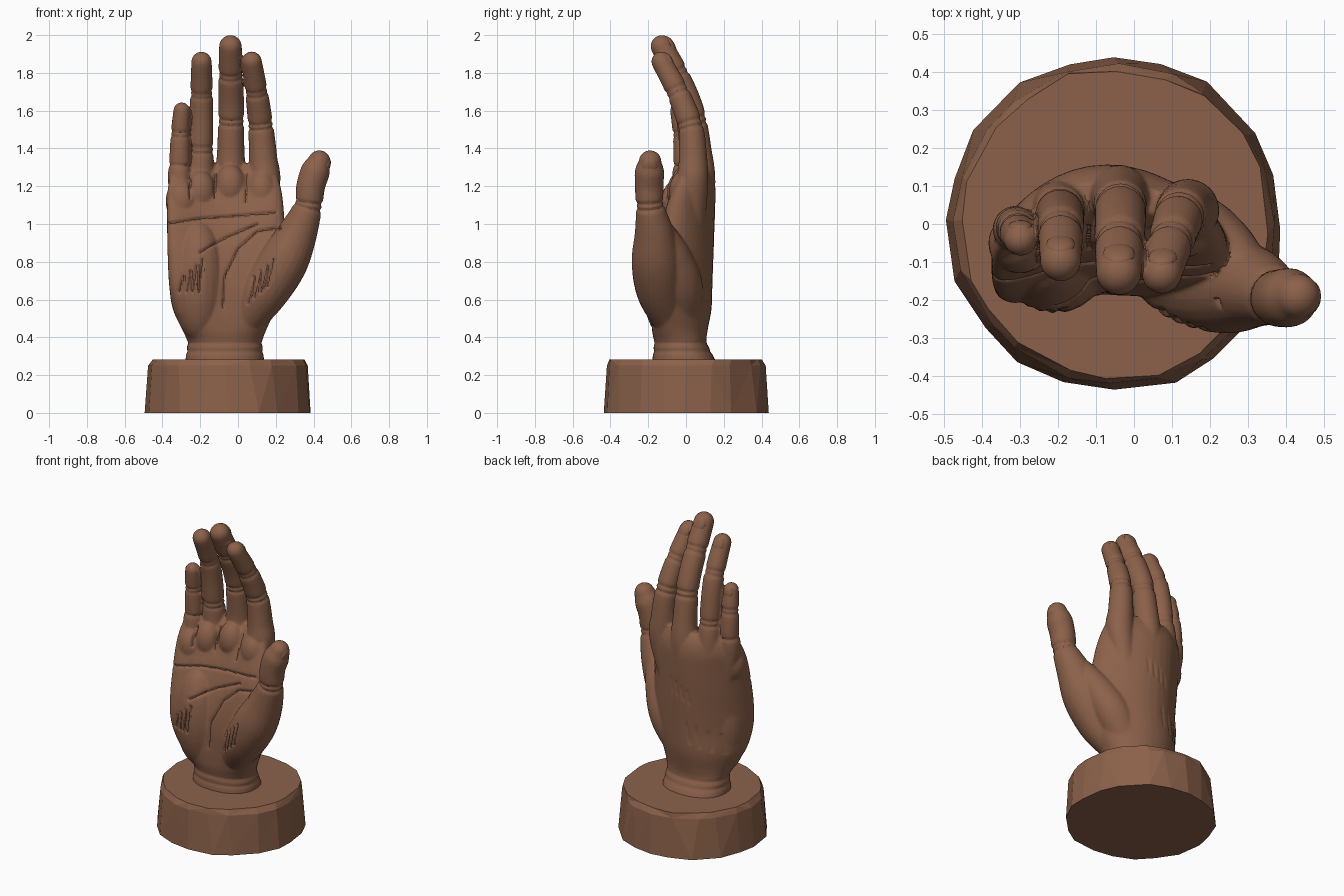
import bpy, bmesh, math, random
from mathutils import Vector, Matrix

random.seed(4)
if "Cube" in bpy.data.objects:
    bpy.data.objects.remove(bpy.data.objects["Cube"])

brown = bpy.data.materials.new("brown_clay")
brown.use_nodes = True
brown.diffuse_color = (0.26, 0.12, 0.068, 1)
brown.node_tree.nodes["Principled BSDF"].inputs["Base Color"].default_value = brown.diffuse_color


def add_object(name, bm):
    bmesh.ops.recalc_face_normals(bm, faces=bm.faces)
    mesh = bpy.data.meshes.new(name)
    bm.to_mesh(mesh)
    bm.free()
    mesh.materials.append(brown)
    obj = bpy.data.objects.new(name, mesh)
    bpy.context.collection.objects.link(obj)
    return obj


def bake(obj):
    """Replace the mesh with its modified version."""
    bpy.context.view_layer.update()
    graph = bpy.context.evaluated_depsgraph_get()
    mesh = bpy.data.meshes.new_from_object(obj.evaluated_get(graph))
    obj.modifiers.clear()
    obj.data = mesh
    if not mesh.materials:
        mesh.materials.append(brown)


def smooth(obj, angle):
    bpy.ops.object.select_all(action='DESELECT')
    obj.select_set(True)
    bpy.context.view_layer.objects.active = obj
    bpy.ops.object.shade_smooth_by_angle(angle=math.radians(angle))


def spline(rows, steps):
    """Catmull-Rom samples through rows of numbers."""
    rows = [Vector(r) for r in rows]
    ext = [rows[0]] + rows + [rows[-1]]
    out = []
    for a, b, c, d in zip(ext, ext[1:], ext[2:], ext[3:]):
        for k in range(steps):
            t = k / steps
            out.append((b * 2 + (c - a) * t + (a * 2 - b * 5 + c * 4 - d) * t * t
                        + (b * 3 - a - c * 3 + d) * t ** 3) * 0.5)
    return out + [rows[-1]]


def loft(bm, rings):
    loops = [[bm.verts.new(p) for p in ring] for ring in rings]
    n = len(loops[0])
    for lo, hi in zip(loops, loops[1:]):
        for i in range(n):
            bm.faces.new((lo[i], lo[(i + 1) % n], hi[(i + 1) % n], hi[i]))
    bm.faces.new(loops[0][::-1])
    bm.faces.new(loops[-1])


def dip(z, creases, depth):
    return 1 - depth * sum(math.exp(-((z - c) / 0.008) ** 2) for c in creases)


def frame(t):
    u = (Vector((1, 0, 0)) - t * t.x).normalized()
    return u, t.cross(u)


def finger(bm, rows, creases):
    """Creased tube with a round tip; returns tip centre, radius, direction."""
    samples = spline(rows, 26)
    rings = []

    def ring(c, u, v, r):
        angles = [math.tau * i / 24 for i in range(24)]
        rings.append([c + u * r * math.cos(a) + v * r * math.sin(a) for a in angles])

    for i, s in enumerate(samples):
        a, b = samples[max(i - 1, 0)], samples[min(i + 1, len(samples) - 1)]
        t = Vector((b - a)[:3]).normalized()
        u, v = frame(t)
        ring(Vector(s[:3]), u, v, s[3] * dip(s[2], creases, 0.16))
    c, r = Vector(samples[-1][:3]), samples[-1][3]
    for k in range(1, 7):
        a = math.radians(14 * k)
        ring(c + t * r * math.sin(a), u, v, r * math.cos(a))
    loft(bm, rings)
    return c, r, t


def blob(bm, centre, size):
    m = Matrix.Translation(centre) @ Matrix.Diagonal((*size, 1))
    bmesh.ops.create_uvsphere(bm, u_segments=24, v_segments=16, radius=1, matrix=m)


# Palm and wrist: height, right edge, left edge, front, back, arch
palm_rows = [(.26, -.28, .14, -.18, .165, 0), (.31, -.275, .135, -.175, .14, 0),
             (.38, -.27, .13, -.17, .11, 0), (.44, -.295, .15, -.18, .115, .03),
             (.55, -.345, .2, -.185, .135, .08), (.68, -.365, .25, -.185, .14, .12),
             (.82, -.372, .26, -.165, .145, .13), (.95, -.375, .25, -.13, .15, .13),
             (1.1, -.375, .24, -.08, .155, .13), (1.2, -.37, .225, -.04, .155, .12),
             (1.27, -.35, .2, 0, .14, .11), (1.32, -.31, .17, .04, .11, .08)]


def palm_ring(row):
    z, xl, xr, yf, yb, arch = row
    k = dip(z, (.325, .37), 0.04)
    ring = []
    for i in range(48):
        a = math.tau * i / 48
        u, w = [math.copysign(abs(f(a)) ** 0.88, f(a)) for f in (math.cos, math.sin)]
        bend = arch * u * u * (1 - 0.35 * max(u, 0))
        ring.append(((xl + xr) / 2 + u * k * (xr - xl) / 2,
                     (yf + yb) / 2 + w * k * (yb - yf) / 2 - bend, z))
    return ring


bm = bmesh.new()
loft(bm, [palm_ring(r) for r in spline(palm_rows, 10)])

# Heel of the palm, thumb web and the pads under the fingers
blob(bm, (-.21, -.09, .7), (.145, .145, .32))
finger(bm, [(0, -.02, .45, .09), (.13, -.025, .66, .115), (.22, -.07, .82, .1),
            (.29, -.125, .95, .07)], ())
for x, y, z in [(-.3, -.05, 1.12), (-.2, -.02, 1.17), (-.04, 0, 1.2), (.125, -.01, 1.17)]:
    blob(bm, (x, y, z), (.083, .08, .115))

# Fingers: path points with radius, then crease heights
fingers = {
    "little": ([(-.27, -.02, .9, .04), (-.308, -.015, 1.2, .06), (-.308, -.01, 1.33, .056),
                (-.305, -.02, 1.48, .051), (-.298, -.04, 1.6, .044)], (1.31, 1.465, 1.49)),
    "ring": ([(-.17, .03, .9, .05), (-.195, .042, 1.2, .073), (-.195, .03, 1.4, .065),
              (-.193, -.01, 1.66, .061), (-.193, -.097, 1.858, .054)], (1.38, 1.41, 1.68, 1.705)),
    "middle": ([(-.05, .06, .9, .05), (-.04, .075, 1.2, .08), (-.038, .062, 1.4, .072),
                (-.036, .028, 1.6, .068), (-.038, -.045, 1.78, .066),
                (-.04, -.127, 1.94, .06)], (1.53, 1.56, 1.78, 1.805)),
    "index": ([(.08, .04, .9, .05), (.138, .035, 1.2, .082), (.133, .037, 1.35, .075),
               (.12, .022, 1.52, .067), (.098, -.045, 1.7, .06),
               (.073, -.13, 1.86, .053)], (1.51, 1.54, 1.69, 1.715)),
    "thumb": ([(.04, -.08, .48, .09), (.14, -.135, .64, .125), (.24, -.158, .8, .13),
               (.315, -.168, .95, .105), (.37, -.19, 1.09, .076), (.385, -.195, 1.2, .076),
               (.41, -.193, 1.28, .077), (.43, -.19, 1.33, .06)], (1.09, 1.115)),
}
tips = {name: finger(bm, *spec) for name, spec in fingers.items()}
hand = add_object("hand", bm)

# Fuse the parts into one skin
fuse = hand.modifiers.new("fuse", 'REMESH')
fuse.mode = 'VOXEL'
fuse.voxel_size = 0.007
relax = hand.modifiers.new("relax", 'SMOOTH')
relax.factor = 0.5
relax.iterations = 4
bake(hand)

# Palm lines and skin wrinkles, as x and z points
palm_lines = [[(-.38, 1), (-.2, 1.03), (.2, 1.06)], [(-.2, .85), (-.06, .93), (.1, 1)],
              [(-.08, .56), (-.07, .72), (0, .87), (.1, .96), (.22, .98)],
              [(-.255, 1.24), (-.25, 1.14)], [(-.12, 1.26), (-.12, 1.14)],
              [(.045, 1.26), (.04, 1.12)]]
back_lines = []
for i in range(4):
    palm_lines.append([(.05 + .035 * i, .58 + .03 * i), (.08 + .035 * i, .72 + .03 * i)])
    palm_lines.append([(-.31 + .035 * i, .64), (-.29 + .035 * i, .72 + .03 * i)])
    back_lines.append([(-.3 + .06 * i, .56 + .02 * i), (-.28 + .06 * i, .68 + .02 * i)])
    back_lines.append([(-.12 + .04 * i, .88 + .02 * i), (-.11 + .04 * i, .96 + .02 * i)])


def distance(x, z, line):
    p, best = Vector((x, z)), 1
    for a, b in zip(line, line[1:]):
        a, b = Vector(a), Vector(b)
        t = max(0, min(1, (p - a).dot(b - a) / (b - a).length_squared))
        best = min(best, (p - a.lerp(b, t)).length)
    return best


normals = [v.normal.copy() for v in hand.data.vertices]
for v, n in zip(hand.data.vertices, normals):
    if v.co.z < 1.28 and abs(n.y) > 0.3:
        lines = palm_lines if n.y < 0 else back_lines
        d = min(distance(v.co.x, v.co.z, line) for line in lines)
        depth = 0.011 if n.y < 0 else 0.004
        v.co -= n * depth * math.exp(-(d / 0.008) ** 2)

# Carved, faceted finish
facets = hand.modifiers.new("facets", 'DECIMATE')
facets.ratio = 0.2
bake(hand)
smooth(hand, 25)

# Fingernails, set almost flush
for name, (c, r, t) in tips.items():
    u, v = frame(t)
    side, out = (-v, u) if name == "thumb" else (u, v)
    m = Matrix((side * r * 0.72, out * r * 0.36, t * r * 0.9)).transposed().to_4x4()
    bm = bmesh.new()
    bmesh.ops.create_uvsphere(bm, u_segments=16, v_segments=10, radius=1,
                              matrix=Matrix.Translation(c + out * r * 0.72 - t * r * 0.3) @ m)
    smooth(add_object(name + "_nail", bm), 40)

# Rough-hewn round base
bm = bmesh.new()
rings = []
for z, radius in [(0, .441), (.25, .421), (.283, .406)]:
    ring = []
    for i in range(20):
        a = math.tau * (i + random.uniform(-.2, .2)) / 20
        r = radius + random.uniform(-.007, .008)
        ring.append((-.051 + r * math.cos(a), r * math.sin(a), z))
    rings.append(ring)
loft(bm, rings)
sides = [f for f in bm.faces if len(f.verts) == 4]
bmesh.ops.triangulate(bm, faces=sides)
add_object("base", bm)
